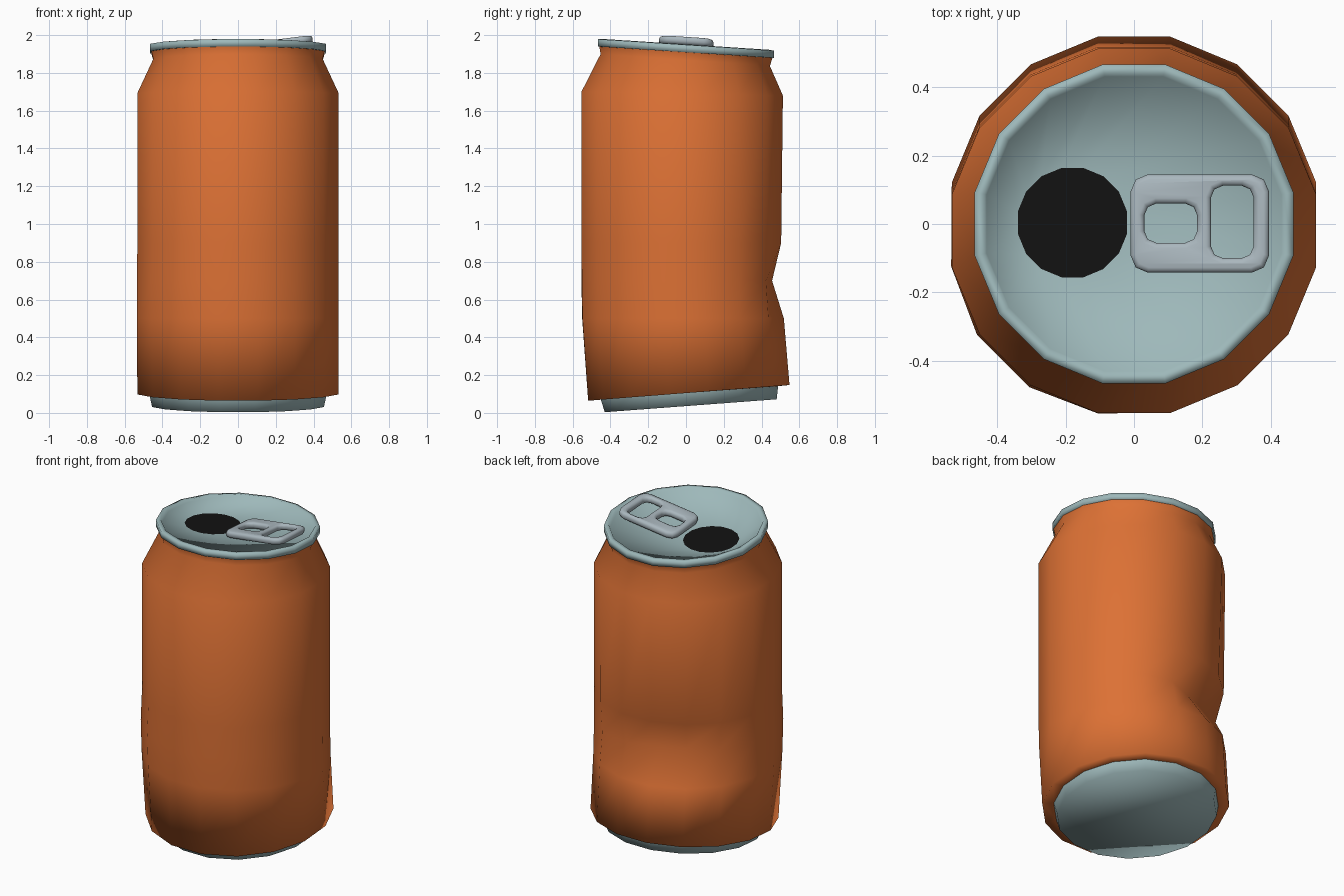
import bpy, bmesh, math

if "Cube" in bpy.data.objects:
    bpy.data.objects.remove(bpy.data.objects["Cube"])

SIDES = 16


def material(name, color):
    m = bpy.data.materials.new(name)
    m.diffuse_color = (*color, 1)
    m.use_nodes = True
    m.node_tree.nodes["Principled BSDF"].inputs["Base Color"].default_value = m.diffuse_color
    return m


orange = material("orange paint", (0.72, 0.165, 0.035))
metal = material("pale metal", (0.34, 0.48, 0.49))
tab_grey = material("tab metal", (0.40, 0.47, 0.51))
black = material("dark opening", (0.006, 0.006, 0.006))


def ring(r, z, yc=0.0, slope=0.0, xc=0.0, dent=0.0, bulge=0.0):
    """One tilted 16-sided loop; r is measured to the flat of a side."""
    pts = []
    for i in range(SIDES):
        a = 2 * math.pi * (i + 0.5) / SIDES
        d = dent * math.exp(-((math.degrees(a) - 112) / 36) ** 2)
        R = r / math.cos(math.pi / SIDES) - d
        R += bulge * math.exp(-((math.degrees(a) - 225) / 30) ** 2)
        y = yc + R * math.sin(a)
        pts.append((xc + R * math.cos(a), y, z + slope * y))
    return pts


def loft(name, rings, mat, cap_start=False, cap_end=False):
    bm = bmesh.new()
    loops = [[bm.verts.new(p) for p in r] for r in rings]
    for a, b in zip(loops, loops[1:]):
        for i in range(SIDES):
            j = (i + 1) % SIDES
            bm.faces.new((a[i], a[j], b[j], b[i]))
    if cap_start:
        bm.faces.new(loops[0][::-1])
    if cap_end:
        bm.faces.new(loops[-1])
    me = bpy.data.meshes.new(name)
    bm.to_mesh(me)
    bm.free()
    me.materials.append(mat)
    ob = bpy.data.objects.new(name, me)
    bpy.context.collection.objects.link(ob)
    smooth(ob, 180)
    return ob


def smooth(ob, angle):
    bpy.ops.object.select_all(action='DESELECT')
    ob.select_set(True)
    bpy.context.view_layer.objects.active = ob
    bpy.ops.object.shade_smooth_by_angle(angle=math.radians(angle))


# painted body with leaning ends and a dent at the back left
loft("body", [
    ring(0.465, 0.105, 0.018, 0.075),
    ring(0.533, 0.105, 0.015, 0.078),
    ring(0.533, 0.50, -0.015, bulge=0.006),
    ring(0.533, 0.70, -0.018, dent=0.142, bulge=0.01),
    ring(0.533, 0.90, -0.020, dent=0.022),
    ring(0.533, 1.69, -0.020, -0.02),
    ring(0.448, 1.868, -0.004, -0.07),
    ring(0.460, 1.915, 0.0, -0.065),
], orange)

# tapered base
loft("base", [
    ring(0.455, 0.036, 0.025, 0.075),
    ring(0.470, 0.108, 0.018, 0.075),
], metal, cap_start=True)

# lid: flat-sided rim, then a dish falling to the off-centre opening
hole = ring(0.160, 1.896, 0.004, -0.065, xc=-0.18)
loft("lid", [
    ring(0.448, 1.908, 0.0, -0.065),
    ring(0.466, 1.910, 0.0, -0.065),
    ring(0.466, 1.948, 0.0, -0.065),
    ring(0.438, 1.951, 0.0, -0.065),
    ring(0.431, 1.935, 0.0, -0.065),
    hole,
], metal)
loft("opening", [hole], black, cap_end=True)


# pull tab: plate with two holes and rounded edges
def rounded_rect(curve, x0, x1, y0, y1, c):
    pts = [(x0 + c, y0), (x1 - c, y0), (x1 - c * .3, y0 + c * .3), (x1, y0 + c),
           (x1, y1 - c), (x1 - c * .3, y1 - c * .3), (x1 - c, y1), (x0 + c, y1),
           (x0 + c * .3, y1 - c * .3), (x0, y1 - c), (x0, y0 + c), (x0 + c * .3, y0 + c * .3)]
    s = curve.splines.new('POLY')
    s.points.add(len(pts) - 1)
    for p, (x, y) in zip(s.points, pts):
        p.co = (x, y, 0, 1)
    s.use_cyclic_u = True


cu = bpy.data.curves.new("pull_tab", 'CURVE')
cu.dimensions = '2D'
cu.fill_mode = 'BOTH'
rounded_rect(cu, -0.01, 0.395, -0.142, 0.145, 0.05)
rounded_rect(cu, 0.03, 0.185, -0.055, 0.06, 0.035)
rounded_rect(cu, 0.225, 0.35, -0.10, 0.112, 0.035)
cu.extrude = 0.006
cu.bevel_depth = 0.015
cu.bevel_resolution = 1
cu.offset = -0.015
tab_curve = bpy.data.objects.new("pull_tab_curve", cu)
bpy.context.collection.objects.link(tab_curve)
bpy.context.view_layer.update()
me = bpy.data.meshes.new_from_object(tab_curve.evaluated_get(bpy.context.evaluated_depsgraph_get()))
bpy.data.objects.remove(tab_curve)
for v in me.vertices:                       # lean with the lid, far end lifted
    v.co.z += 1.922 + 0.125 * v.co.x - 0.065 * v.co.y
me.materials.clear()
me.materials.append(tab_grey)
tab = bpy.data.objects.new("pull_tab", me)
bpy.context.collection.objects.link(tab)
bm = bmesh.new()
bm.from_mesh(me)
bmesh.ops.remove_doubles(bm, verts=bm.verts, dist=0.0005)
bm.to_mesh(me)
bm.free()
smooth(tab, 60)
